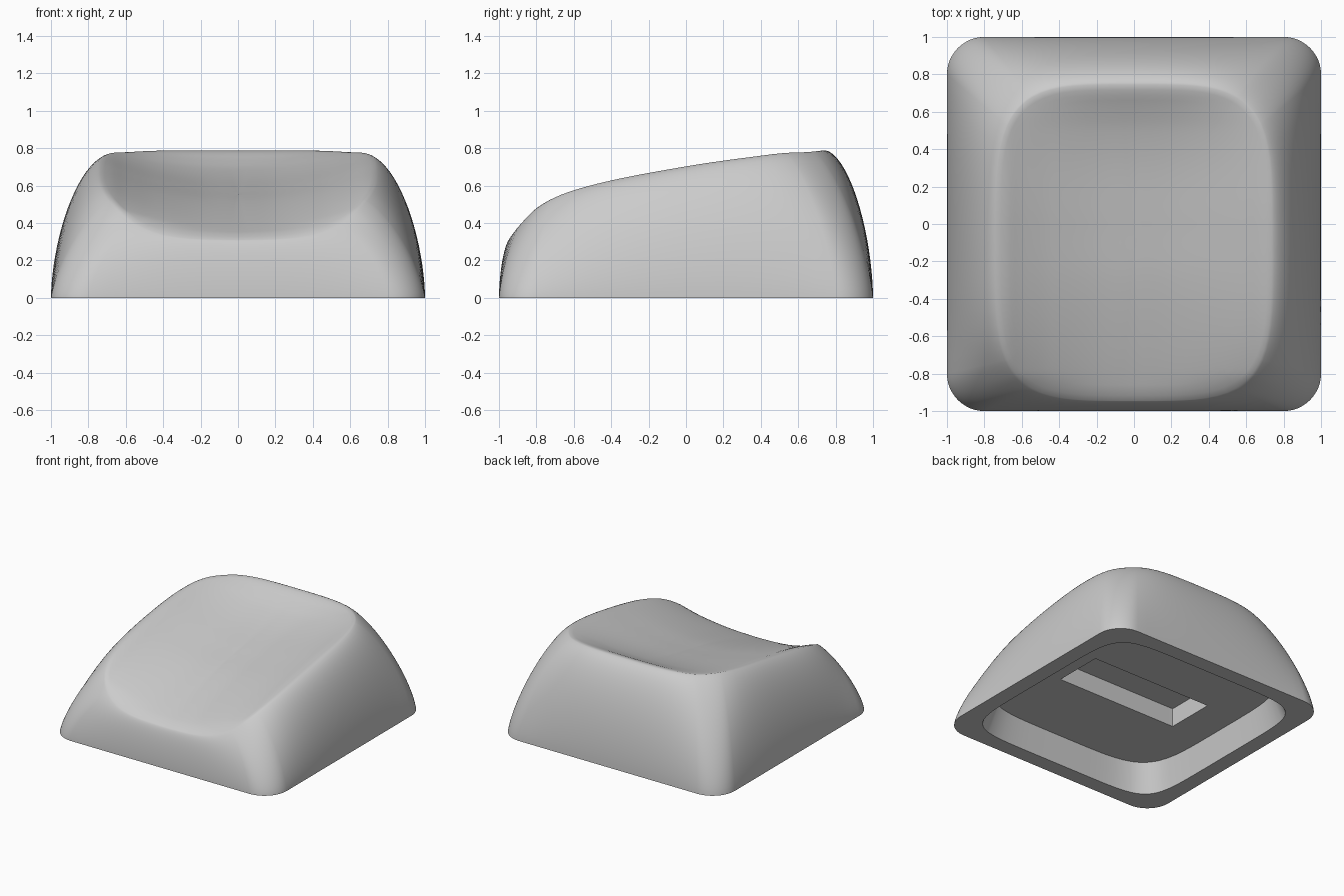
import bpy, bmesh, math

cube = bpy.data.objects.get("Cube")
if cube:
    bpy.data.objects.remove(cube)


def curve(points, t):
    """Smooth value at t along a short list of (position, value) points."""
    n = len(points)
    t = min(max(t, points[0][0]), points[-1][0])
    i = next(k for k in range(n - 1) if t <= points[k + 1][0])

    def slope(k):
        a, b = points[max(k - 1, 0)], points[min(k + 1, n - 1)]
        return (b[1] - a[1]) / (b[0] - a[0])

    (x0, y0), (x1, y1) = points[i], points[i + 1]
    d = x1 - x0
    s = (t - x0) / d
    return (y0 * (1 + 2 * s) * (1 - s) ** 2 + slope(i) * d * s * (1 - s) ** 2
            + y1 * s * s * (3 - 2 * s) + slope(i + 1) * d * s * s * (s - 1))


def rounded_square(half, r, arc=12, side=18):
    """Counter-clockwise outline of a square with round corners."""
    pts = []
    c = half - r
    for q in range(4):
        turn = q * math.pi / 2
        corner = []
        for k in range(arc + 1):
            a = k / arc * math.pi / 2
            corner.append((c + r * math.cos(a), c + r * math.sin(a)))
        corner += [(c - 2 * c * k / side, half) for k in range(1, side)]
        pts += [(x * math.cos(turn) - y * math.sin(turn),
                 x * math.sin(turn) + y * math.cos(turn)) for x, y in corner]
    return pts


base = rounded_square(1, 0.2)


def soft_square(hx, hy, power, cy=0):
    """Superellipse with the same point order as the base outline."""
    pts = []
    for u, v in base:
        big = max(abs(u), abs(v))
        n = big * ((abs(u) / big) ** power + (abs(v) / big) ** power) ** (1 / power)
        pts.append((hx * u / n, cy + hy * v / n))
    return pts


# Crest around the dish
CY, HX, HY = -0.1, 0.735, 0.845
crest = soft_square(HX, HY, 4.1, CY)

# Heights along the depth: the side rims, and the middle of the dish
RIM = [(-0.945, 0.36), (-0.89, 0.43), (-0.8, 0.505), (-0.5, 0.605),
       (0, 0.703), (0.4, 0.762), (0.6, 0.79), (0.745, 0.797)]
FLOOR = [(-0.945, 0.31), (-0.88, 0.345), (-0.6, 0.435), (-0.3, 0.515), (0, 0.575),
         (0.3, 0.635), (0.5, 0.69), (0.63, 0.742), (0.7, 0.775), (0.745, 0.788)]
# Rise of the dish from its middle to a slightly rounded side rim
RISE = [(0, 0), (0.3, 0.09), (0.6, 0.37), (0.8, 0.68), (0.93, 0.94), (1, 1)]


def dish(x, y):
    low = curve(FLOOR, y)
    return low + (curve(RIM, y) - low) * curve(RISE, abs(x) / HX)


rings = []

# Key slot and cavity underneath, from the slot roof out to the foot
CEILING, SLOT_TOP = 0.22, 0.37
slot = soft_square(0.54, 0.2, 400)
for outline, z in ((slot, SLOT_TOP), (slot, CEILING),
                   (soft_square(0.84, 0.84, 5), CEILING),
                   (soft_square(0.875, 0.875, 7), 0)):
    rings.append([(x, y, z) for x, y in outline])

# Outer walls, straighter at the corners, curving in to the crest
STEPS = 20
for k in range(STEPS + 1):
    ring = []
    for (bx, by), (cx, cy) in zip(base, crest):
        e = 2 / (1.72 - 0.5 * (bx * by) ** 2)
        end = math.radians(90 - 7 * max(0, -by))
        a = k / STEPS * end
        f = (1 - math.cos(a) ** e) / (1 - math.cos(end) ** e) if k < STEPS else 1
        w = (math.sin(a) / math.sin(end)) ** e
        ring.append((bx + (cx - bx) * f, by + (cy - by) * f, dish(cx, cy) * w))
    rings.append(ring)

# Dish, from the crest to its middle
DISH = 30
for k in range(1, DISH):
    rho = 1 - k / DISH
    ring = []
    for cx, cy in crest:
        x, y = cx * rho, CY + (cy - CY) * rho
        ring.append((x, y, dish(x, y)))
    rings.append(ring)

# Skin the rings into one closed shell
bm = bmesh.new()
loops = [[bm.verts.new(p) for p in ring] for ring in rings]
count = len(base)
for lower, upper in zip(loops, loops[1:]):
    for i in range(count):
        j = (i + 1) % count
        bm.faces.new((lower[i], lower[j], upper[j], upper[i]))
bm.faces.new(list(reversed(loops[0])))
bm.faces.new(loops[-1])
bmesh.ops.recalc_face_normals(bm, faces=bm.faces)
mesh = bpy.data.meshes.new("keycap_shell")
bm.to_mesh(mesh)
bm.free()

shell = bpy.data.objects.new("keycap_shell", mesh)
bpy.context.scene.collection.objects.link(shell)

# Single plain grey material
grey = bpy.data.materials.new("light_grey")
grey.use_nodes = True
colour = (0.6, 0.6, 0.6, 1)
grey.diffuse_color = colour
grey.node_tree.nodes["Principled BSDF"].inputs["Base Color"].default_value = colour
mesh.materials.append(grey)

# Smooth walls, crisp foot and cavity edges
bpy.ops.object.select_all(action="DESELECT")
shell.select_set(True)
bpy.context.view_layer.objects.active = shell
bpy.ops.object.shade_smooth_by_angle(angle=math.radians(40))
